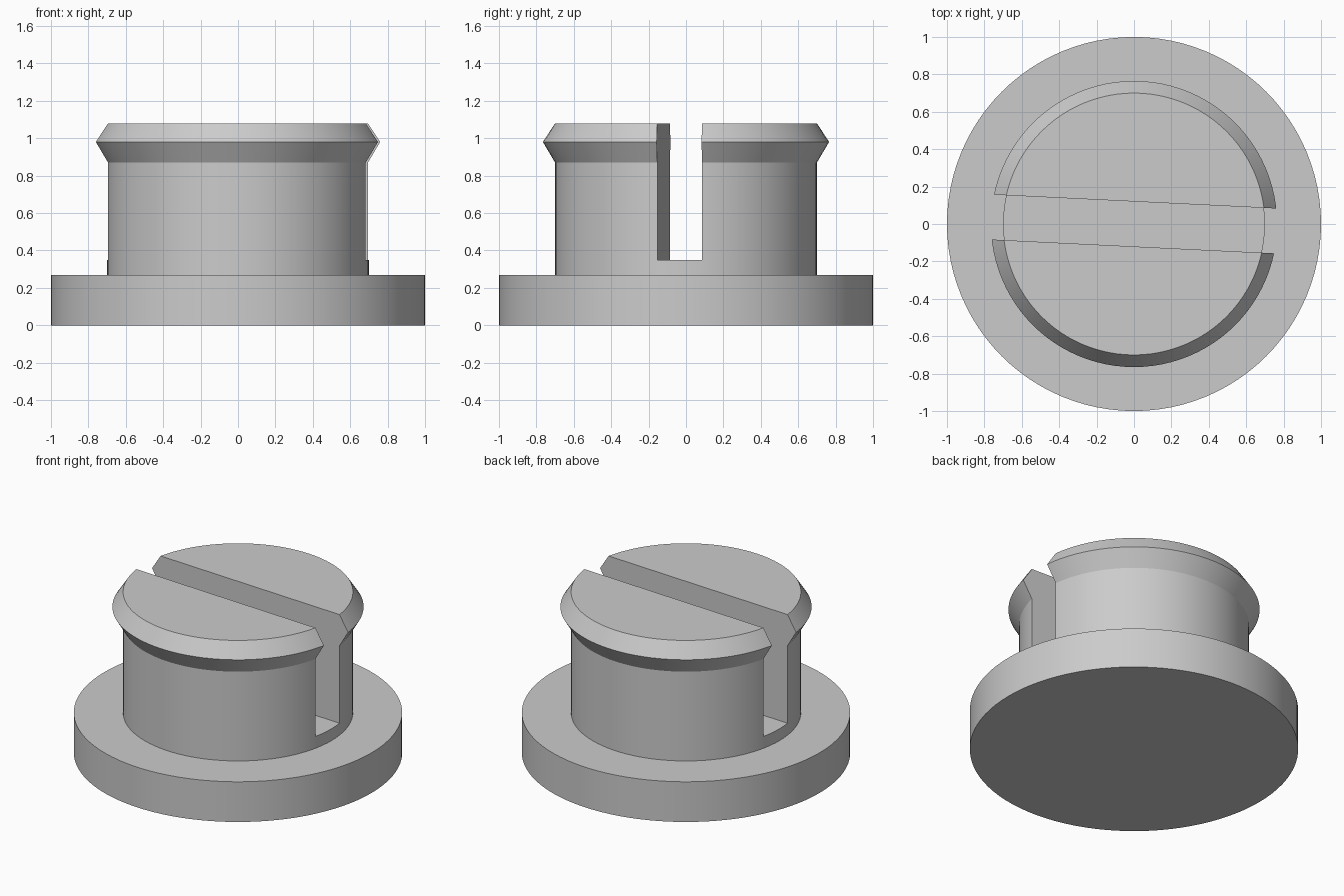
import bpy
import bmesh
import math

SEGMENTS = 96

cube = bpy.data.objects.get("Cube")
if cube:
    bpy.data.objects.remove(cube, do_unlink=True)

# Plain grey plastic
grey = bpy.data.materials.new("plain_grey")
grey.use_nodes = True
colour = (0.6, 0.6, 0.6, 1)
grey.diffuse_color = colour
grey.node_tree.nodes["Principled BSDF"].inputs["Base Color"].default_value = colour


def lathe(name, profile):
    """Revolve a closed (radius, z) outline around the z axis."""
    bm = bmesh.new()
    verts = [bm.verts.new((r, 0, z)) for r, z in profile]
    edges = [bm.edges.new(pair) for pair in zip(verts, verts[1:])]
    bmesh.ops.spin(bm, geom=verts + edges, cent=(0, 0, 0), axis=(0, 0, 1),
                   angle=math.tau, steps=SEGMENTS, use_duplicate=False)
    bmesh.ops.remove_doubles(bm, verts=bm.verts, dist=0.0001)
    # Close the two flat ends
    bmesh.ops.holes_fill(bm, edges=[e for e in bm.edges if e.is_boundary], sides=0)
    bmesh.ops.recalc_face_normals(bm, faces=bm.faces)
    mesh = bpy.data.meshes.new(name)
    bm.to_mesh(mesh)
    bm.free()
    obj = bpy.data.objects.new(name, mesh)
    bpy.context.collection.objects.link(obj)
    mesh.materials.append(grey)
    return obj


# Flanged base, stem and flared snap head in one turned body
plug = lathe("slotted_plug", [
    (1.0, 0), (1.0, 0.27),
    (0.70, 0.27), (0.70, 0.87),
    (0.765, 0.98), (0.70, 1.08),
])

# Slot through the stem, turned slightly off the x axis
bpy.ops.mesh.primitive_cube_add(size=1, location=(0, 0, 0.85),
                                rotation=(0, 0, math.radians(-2.8)))
cutter = bpy.context.object
cutter.name = "slot_cutter"
cutter.scale = (3, 0.24, 1)
cutter.hide_render = True
cutter.data.materials.append(grey)

slot = plug.modifiers.new("slot", "BOOLEAN")
slot.operation = "DIFFERENCE"
slot.solver = "EXACT"
slot.object = cutter

bpy.ops.object.select_all(action="DESELECT")
plug.select_set(True)
bpy.context.view_layer.objects.active = plug
bpy.ops.object.modifier_apply(modifier=slot.name)
bpy.data.objects.remove(cutter, do_unlink=True)
bpy.ops.object.shade_smooth_by_angle(angle=math.radians(25))
